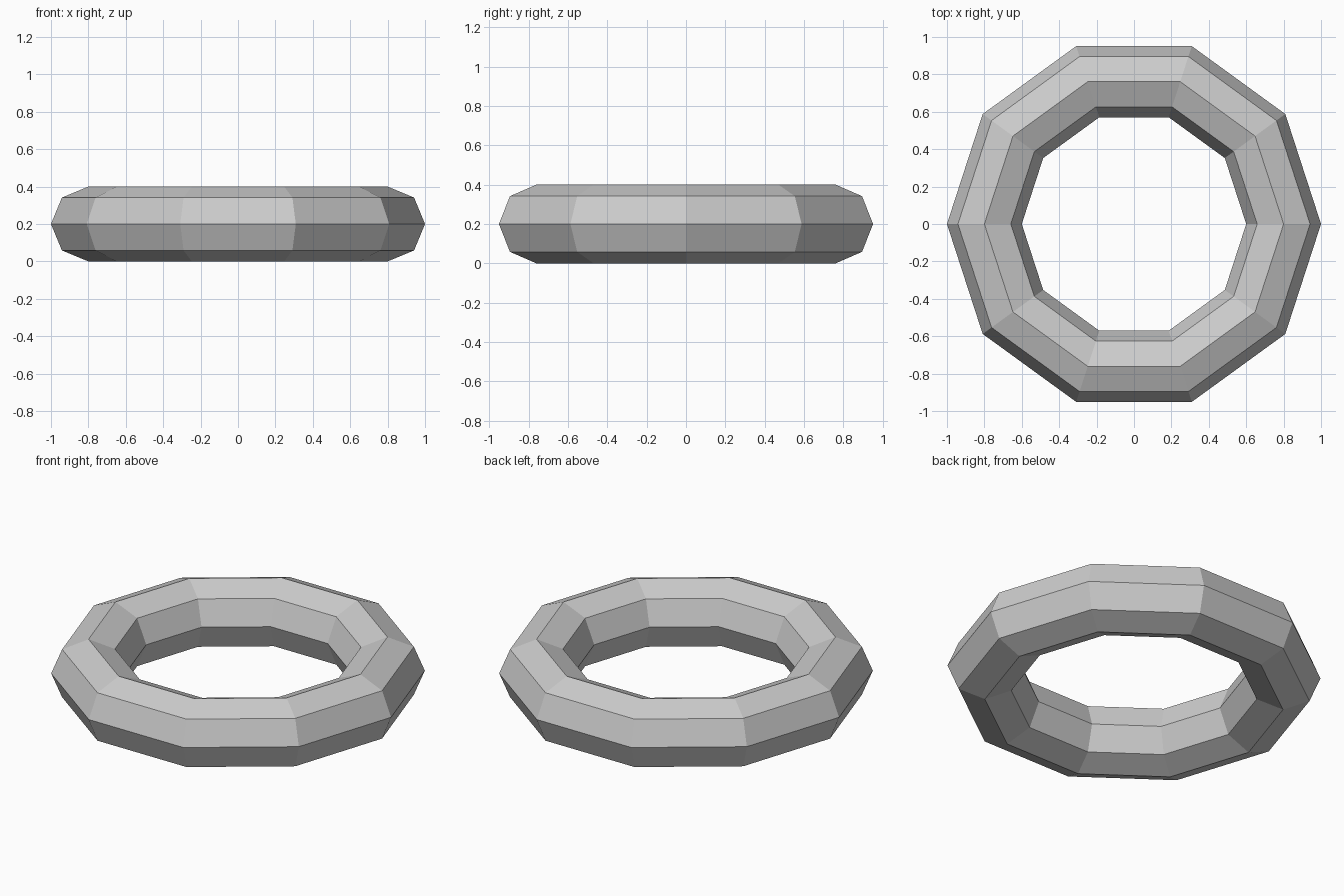
import bpy

if "Cube" in bpy.data.objects:
    bpy.data.objects.remove(bpy.data.objects["Cube"])

# Low-poly ring: 10 segments around, octagonal cross-section, resting on the ground
bpy.ops.mesh.primitive_torus_add(
    major_segments=10, minor_segments=8,
    major_radius=0.8, minor_radius=0.2,
    location=(0, 0, 0.2))
ring = bpy.context.object
ring.name = "ring"
bpy.ops.object.shade_flat()
